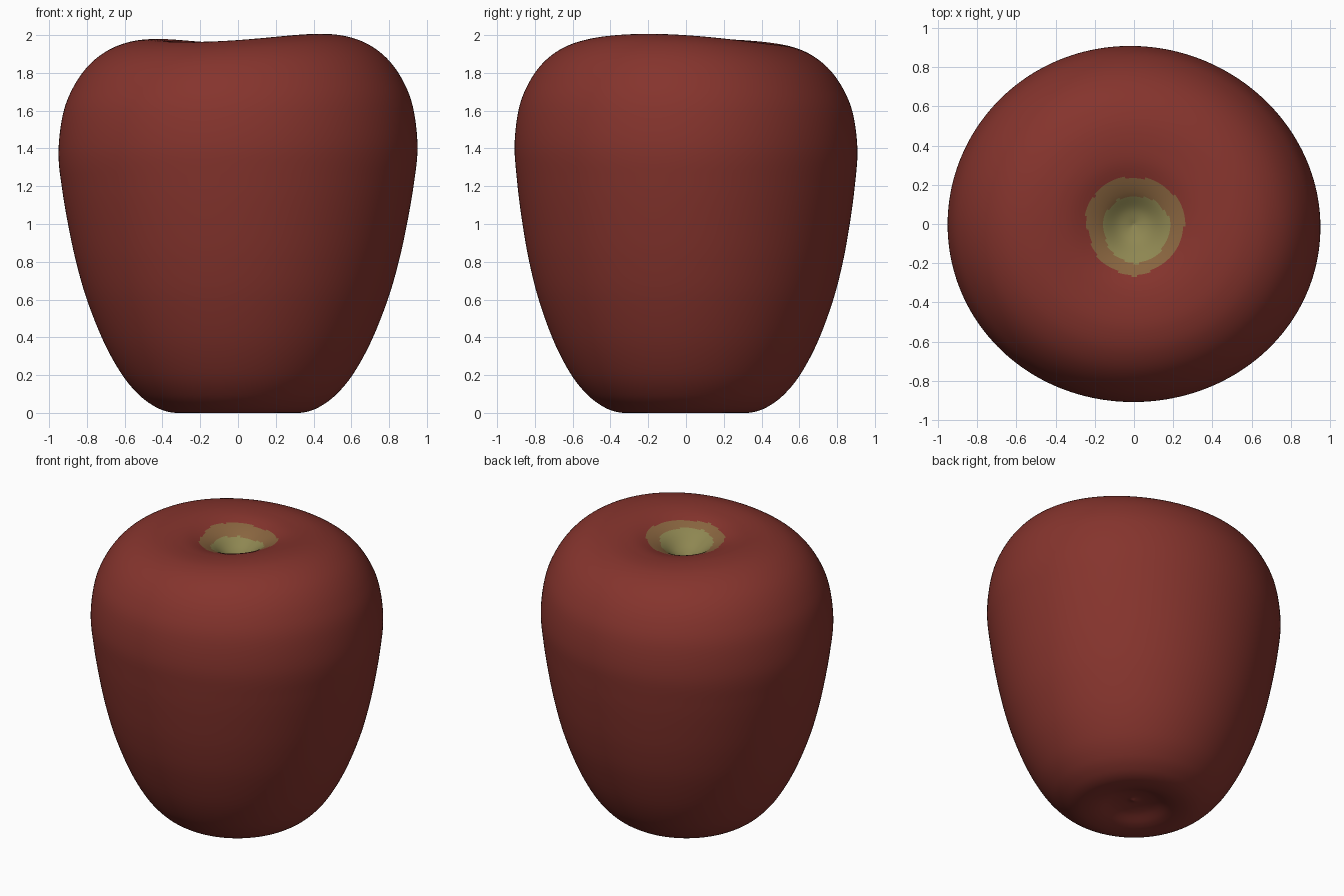
import bpy, bmesh
from math import sin, cos, pi, atan2, hypot
from mathutils import Vector

cube = bpy.data.objects.get("Cube")
if cube:
    bpy.data.objects.remove(cube, do_unlink=True)


def material(name, rgb):
    m = bpy.data.materials.new(name)
    m.use_nodes = True
    m.diffuse_color = (*rgb, 1)
    m.node_tree.nodes["Principled BSDF"].inputs["Base Color"].default_value = (*rgb, 1)
    return m


def smooth_path(points, steps):
    """Catmull-Rom curve through the profile points."""
    pts = [Vector(p) for p in points]
    pts = [2 * pts[0] - pts[1]] + pts + [2 * pts[-1] - pts[-2]]
    path = []
    for a, b, c, d in zip(pts, pts[1:], pts[2:], pts[3:]):
        for i in range(steps):
            t = i / steps
            path.append(0.5 * (2 * b + (c - a) * t + (2 * a - 5 * b + 4 * c - d) * t ** 2
                               + (3 * b - a - 3 * c + d) * t ** 3))
    return path + [pts[-2]]


# Half cross-section (radius, height) from the base hollow up into the stem hollow
PROFILE = [(0, .05), (.05, .06), (.14, .045), (.23, .012), (.30, 0), (.37, .006), (.44, .035),
           (.52, .095), (.607, .2), (.70, .37), (.785, .59), (.84, .79), (.88, .99), (.912, 1.2),
           (.929, 1.4), (.905, 1.6), (.85, 1.74), (.77, 1.85), (.67, 1.925), (.56, 1.965),
           (.45, 1.976), (.34, 1.967), (.25, 1.94), (.165, 1.9), (.08, 1.84), (0, 1.81)]
SEGMENTS = 180


def girth(a):
    """Slightly oval, uneven outline of the fruit around its axis."""
    return 1 + .023 * cos(2 * a) - .004 * sin(2 * a) + .004 * cos(3 * a + .8)


def place(r, z, a):
    """Swell the outline towards the top and tilt the shoulders."""
    r = max(r, 0)
    swell = min(1, max(0, z / 1.3)) * min(1, r / .5)
    r *= 1 + (girth(a) - 1) * swell
    x, y = r * cos(a), r * sin(a)
    top = max(0, (z - 1.5) / .5) * min(1, r / .4)
    lift = (.024 * x - .022 * y) * z / 2 + .017 * cos(2 * (a + .35)) * top
    return Vector((x, y, z + lift))


# Fruit body, revolved from the profile
bm = bmesh.new()
rings = [[bm.verts.new(place(r, z, 2 * pi * i / SEGMENTS)) for i in range(SEGMENTS)]
         for r, z in smooth_path(PROFILE, 8)]
for low, high in zip(rings, rings[1:]):
    for i in range(SEGMENTS):
        j = (i + 1) % SEGMENTS
        bm.faces.new((low[i], low[j], high[j], high[i]))
bmesh.ops.remove_doubles(bm, verts=bm.verts, dist=.0003)

# Stand it on the ground, centred
axes = [[v.co[k] for v in bm.verts] for k in range(3)]
offset = Vector(((min(axes[0]) + max(axes[0])) / 2, (min(axes[1]) + max(axes[1])) / 2, min(axes[2])))
bmesh.ops.translate(bm, verts=bm.verts, vec=-offset)
bmesh.ops.recalc_face_normals(bm, faces=bm.faces)


# Ragged pale patches in the stem hollow
def inside(c, cx, cy, radius, wobble):
    a = atan2(c.y - cy, c.x - cx)
    edge = radius + wobble * (sin(3 * a + .4) + .6 * sin(7 * a))
    return hypot(c.x - cx, c.y - cy) < edge


for f in bm.faces:
    f.smooth = True
    c = f.calc_center_median()
    if c.z > 1.5:
        if inside(c, .01, -.025, .17, .005):
            f.material_index = 2
        elif inside(c, .005, -.005, .25, .007):
            f.material_index = 1

mesh = bpy.data.meshes.new("fruit_body")
bm.to_mesh(mesh)
bm.free()
for m in (material("red skin", (.235, .034, .026)),
          material("brownish olive", (.25, .13, .05)),
          material("pale olive", (.27, .24, .083))):
    mesh.materials.append(m)
body = bpy.data.objects.new("fruit_body", mesh)
bpy.context.collection.objects.link(body)
